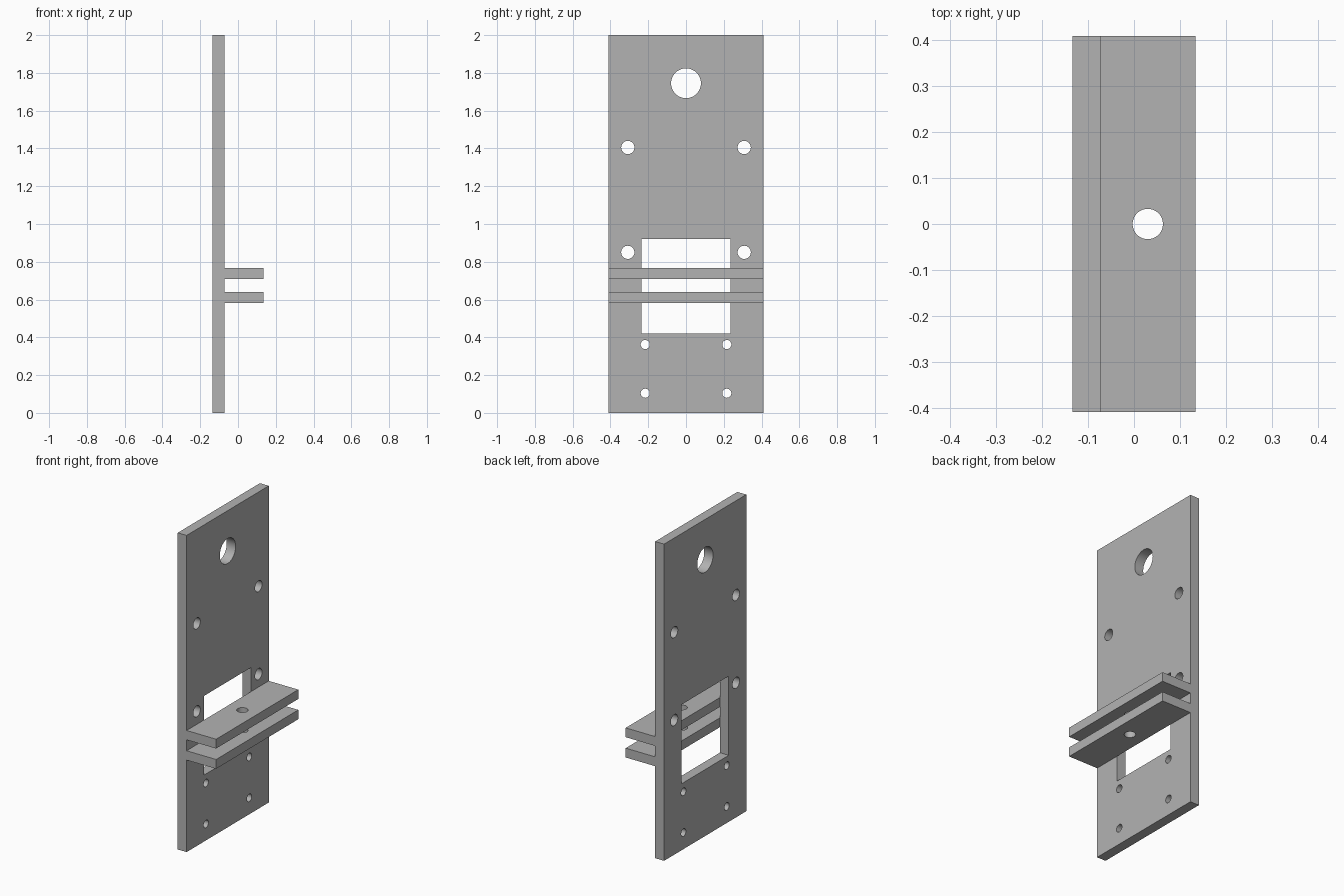
import bpy
import bmesh
from math import radians
from mathutils import Matrix, Vector

if "Cube" in bpy.data.objects:
    bpy.data.objects.remove(bpy.data.objects["Cube"], do_unlink=True)

grey = bpy.data.materials.new("plain_grey")
grey.use_nodes = True
grey.diffuse_color = (0.45, 0.45, 0.45, 1)
grey.node_tree.nodes["Principled BSDF"].inputs["Base Color"].default_value = grey.diffuse_color


def add_box(bm, low, high):
    low, high = Vector(low), Vector(high)
    bmesh.ops.create_cube(bm, size=1, matrix=Matrix.Translation((low + high) / 2)
                          @ Matrix.Diagonal((*(high - low), 1)))


def add_cylinder(bm, centre, radius, axis):
    turn = Matrix.Rotation(radians(90), 4, "Y") if axis == "X" else Matrix.Identity(4)
    bmesh.ops.create_cone(bm, cap_ends=True, segments=48, radius1=radius, radius2=radius,
                          depth=0.2, matrix=Matrix.Translation(centre) @ turn)


def make_object(name, bm):
    mesh = bpy.data.meshes.new(name)
    bm.to_mesh(mesh)
    bm.free()
    mesh.materials.append(grey)
    obj = bpy.data.objects.new(name, mesh)
    bpy.context.collection.objects.link(obj)
    return obj


def cut(obj, cutter_bm):
    """Subtract the cutter shapes, keep the result and drop the cutter."""
    cutter = make_object("cutter", cutter_bm)
    cutter.hide_render = True
    mod = obj.modifiers.new("holes", "BOOLEAN")
    mod.operation, mod.solver, mod.object = "DIFFERENCE", "EXACT", cutter
    bpy.ops.object.select_all(action="DESELECT")
    bpy.context.view_layer.objects.active = obj
    obj.select_set(True)
    bpy.ops.object.modifier_apply(modifier=mod.name)
    bpy.data.objects.remove(cutter, do_unlink=True)
    bpy.ops.object.shade_smooth_by_angle(angle=radians(30))


BACK, FACE, TIP, HALF = -0.134, -0.072, 0.134, 0.41

# Upright plate with window, large hole and paired screw holes
bm = bmesh.new()
add_box(bm, (BACK, -HALF, 0), (FACE, HALF, 2))
plate = make_object("mounting_plate", bm)
holes = bmesh.new()
add_box(holes, (BACK - 0.1, -0.235, 0.42), (FACE + 0.1, 0.235, 0.92))
add_cylinder(holes, (BACK, 0, 1.745), 0.079, "X")
for y, z, radius in ((0.308, 1.405, 0.035), (0.308, 0.85, 0.035),
                     (0.216, 0.362, 0.024), (0.216, 0.104, 0.024)):
    for side in (-1, 1):
        add_cylinder(holes, (BACK, side * y, z), radius, "X")
cut(plate, holes)

# Two parallel shelves, each with a pin hole
for name, bottom in (("lower_shelf", 0.581), ("upper_shelf", 0.709)):
    bm = bmesh.new()
    add_box(bm, (FACE, -HALF, bottom), (TIP, HALF, bottom + 0.059))
    shelf = make_object(name, bm)
    hole = bmesh.new()
    add_cylinder(hole, (0.03, 0, bottom + 0.03), 0.033, "Z")
    cut(shelf, hole)
